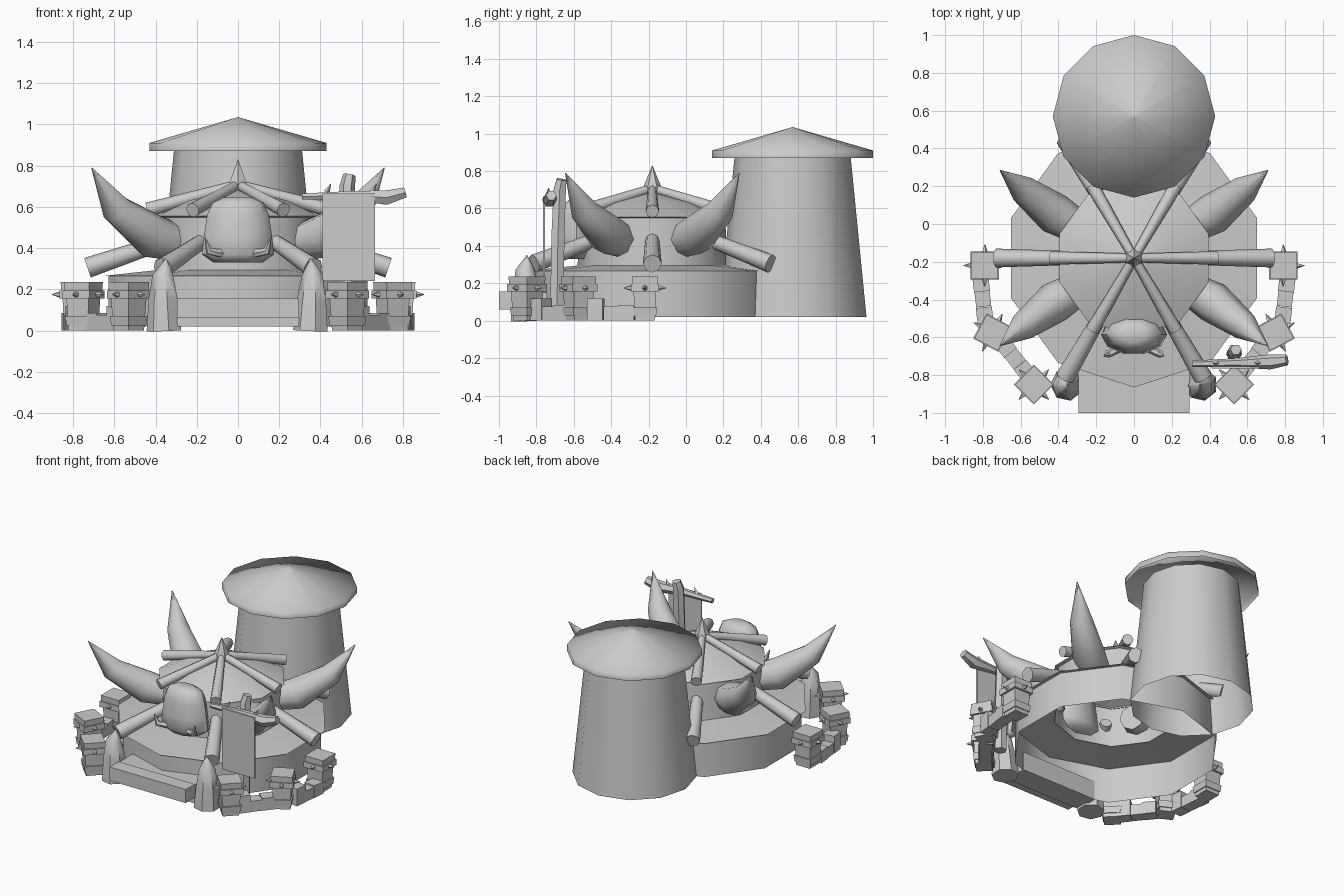
import bpy, bmesh
from math import sin, cos, pi, radians, atan2
from mathutils import Vector

if "Cube" in bpy.data.objects:
    bpy.data.objects.remove(bpy.data.objects["Cube"])


def finish(name, bm, smooth=None):
    bmesh.ops.remove_doubles(bm, verts=bm.verts, dist=1e-5)
    bmesh.ops.recalc_face_normals(bm, faces=bm.faces)
    me = bpy.data.meshes.new(name)
    bm.to_mesh(me)
    bm.free()
    ob = bpy.data.objects.new(name, me)
    bpy.context.collection.objects.link(ob)
    if smooth:
        bpy.ops.object.select_all(action='DESELECT')
        ob.select_set(True)
        bpy.context.view_layer.objects.active = ob
        bpy.ops.object.shade_smooth_by_angle(angle=radians(smooth))
    return ob


def skin(bm, rings, caps=True):
    loops = [[bm.verts.new(p) for p in r] for r in rings]
    n = len(rings[0])
    for a, b in zip(loops, loops[1:]):
        for i in range(n):
            bm.faces.new((a[i], a[(i + 1) % n], b[(i + 1) % n], b[i]))
    if caps:
        bm.faces.new(loops[0])
        bm.faces.new(loops[-1])


def lathe(name, prof, c=(0, 0), n=12, rot=-90, caps=False, smooth=None, sy=1):
    """prof: (radius, z) pairs turned about a vertical axis at c"""
    bm = bmesh.new()
    a0 = radians(rot)
    skin(bm, [[(c[0] + max(r, 1e-3) * cos(a0 + 2 * pi * i / n),
                c[1] + sy * max(r, 1e-3) * sin(a0 + 2 * pi * i / n), z)
               for i in range(n)] for r, z in prof], caps)
    return finish(name, bm, smooth)


def tube(name, pts, radii, n=8, smooth=50):
    """tapered tube through a few points"""
    P = [Vector(p) for p in pts]
    bm = bmesh.new()
    rings = []
    for i, p in enumerate(P):
        t = (P[min(i + 1, len(P) - 1)] - P[max(i - 1, 0)]).normalized()
        up = Vector((0, 0, 1)) if abs(t.z) < 0.95 else Vector((0, 1, 0))
        u = t.cross(up).normalized()
        v = u.cross(t)
        r = max(radii[i], 2e-3)
        rings.append([p + r * (cos(2 * pi * k / n) * u + sin(2 * pi * k / n) * v) for k in range(n)])
    skin(bm, rings)
    return finish(name, bm, smooth)


def block(name, lo, hi):
    x0, y0, z0 = lo
    x1, y1, z1 = hi
    bm = bmesh.new()
    skin(bm, [[(x0, y0, z), (x1, y0, z), (x1, y1, z), (x0, y1, z)] for z in (z0, z1)])
    return finish(name, bm)


HUT = (0, -0.18)

# Round tower at the back, with an open-bottomed cap roof
T = (0, 0.57)
lathe("tower_wall", [(0.395, 0.02), (0.31, 0.88)], T, smooth=40)
lathe("tower_roof", [(0.43, 0.87), (0.43, 0.91), (0, 1.035)], T, smooth=80)

# Ten-sided hut: drum, skirt, inner wall, roof
lathe("hut_drum", [(0.66, 0.02), (0.66, 0.265)], HUT, n=10, smooth=45)
lathe("hut_skirt", [(0.685, 0.265), (0.40, 0.295)], HUT, n=10, smooth=45)
lathe("hut_wall", [(0.40, 0.28), (0.39, 0.56)], HUT, n=10, smooth=45)
lathe("hut_roof", [(0.38, 0.545), (0.415, 0.555), (0.25, 0.63), (0, 0.69)], HUT, n=10, smooth=45)
lathe("roof_spike", [(0.045, 0.66), (0.05, 0.71), (0, 0.83)], HUT, n=6, caps=True)

# Roof poles and the thicker struts below them
for k in range(6):
    a = radians(60 * k)
    at = lambda r, z: (HUT[0] + r * cos(a), HUT[1] + r * sin(a), z)
    tube("roof_pole", [at(0.03, 0.70), at(0.44, 0.585)], [0.024, 0.036])
    tube("strut", [at(0.36, 0.43), at(0.73, 0.305)], [0.038, 0.05])

# Four large curved horns
for sx in (-1, 1):
    for sy in (-1, 1):
        path = [(0.24, 0.13, 0.41), (0.42, 0.235, 0.46), (0.59, 0.365, 0.59), (0.71, 0.465, 0.79)]
        tube("horn", [(sx * x, HUT[1] + sy * y, z) for x, y, z in path], [0.08, 0.11, 0.075, 0])

# Beast head over the door
lathe("head", [(0.12, 0.33), (0.175, 0.37), (0.165, 0.46), (0.15, 0.56), (0.125, 0.62), (0.07, 0.645)],
      (0, -0.585), n=10, rot=-72, caps=True, smooth=50, sy=0.62)
for s in (-1, 1):
    tube("head_tusk", [(s * 0.08, -0.66, 0.375), (s * 0.14, -0.69, 0.385), (s * 0.16, -0.70, 0.45)],
         [0.022, 0.02, 0], n=6)
    # Gate tusks beside the steps
    tube("gate_tusk", [(s * 0.355, -0.85, 0), (s * 0.36, -0.855, 0.15), (s * 0.362, -0.86, 0.27), (s * 0.35, -0.85, 0.35)],
         [0.088, 0.074, 0.053, 0], n=7)

# Entrance steps
block("front_step", (-0.295, -1.0, 0.06), (0.295, -0.90, 0.155))
block("rear_step", (-0.295, -0.90, 0.02), (0.295, -0.74, 0.15))

# Spiked fence on both sides
posts = [(0.79, -0.22, 0), (0.75, -0.575, 28), (0.53, -0.85, 45)]
q = 2 ** 0.5 / 2
for s in (-1, 1):
    for x, y, rot in posts:
        c, ang = (s * x, y), s * rot
        for nm, prof in (("fence_post", [(0.105 * q, 0), (0.125 * q, 0.19)]),
                         ("post_base", [(0.12 * q, 0.025), (0.13 * q, 0.07)]),
                         ("post_band", [(0.15 * q, 0.155), (0.15 * q, 0.195)]),
                         ("post_cap", [(0.135 * q, 0.19), (0.14 * q, 0.235)])):
            lathe(nm, prof, c, n=4, rot=45 + ang, caps=True)
        for k in range(4):
            d = Vector((cos(radians(ang + 90 * k)), sin(radians(ang + 90 * k)), 0))
            p = Vector((*c, 0.175))
            tube("post_spike", [p + d * 0.07, p + d * 0.112], [0.017, 0], n=5, smooth=None)
    # Low blocks between the posts, bowed slightly outward
    for (x0, y0, _), (x1, y1, _), bow in zip(posts, posts[1:], (0.03, -0.01)):
        d = Vector((x1 - x0, y1 - y0))
        ang = atan2(d.y, s * d.x) * 180 / pi
        for f, h, w in ((0.27, 0.085, 0.085), (0.5, 0.075, 0.08), (0.74, 0.12, 0.085)):
            lathe("fence_block", [(w * q, 0), (w * q, h)], (s * (x0 + d.x * f + bow), y0 + d.y * f),
                  n=4, rot=45 + ang, caps=True)

# Banner: upright pole, cross bar, lashings and hanging cloth
tube("banner_pole", [(0.53, -0.69, 0.05), (0.53, -0.685, 0.45), (0.53, -0.675, 0.70), (0.54, -0.665, 0.755)],
     [0.042, 0.04, 0.038, 0.03], n=6)
tube("banner_bar", [(0.31, -0.74, 0.65), (0.55, -0.735, 0.655), (0.72, -0.73, 0.645), (0.81, -0.72, 0.67)],
     [0.017, 0.025, 0.04, 0.028], n=6)
for x in (0.43, 0.65):
    tube("tie_end", [(x, -0.735, 0.67), (x + 0.02, -0.735, 0.71)], [0.015, 0], n=4)
block("banner_cloth", (0.41, -0.765, 0.24), (0.665, -0.755, 0.665))
